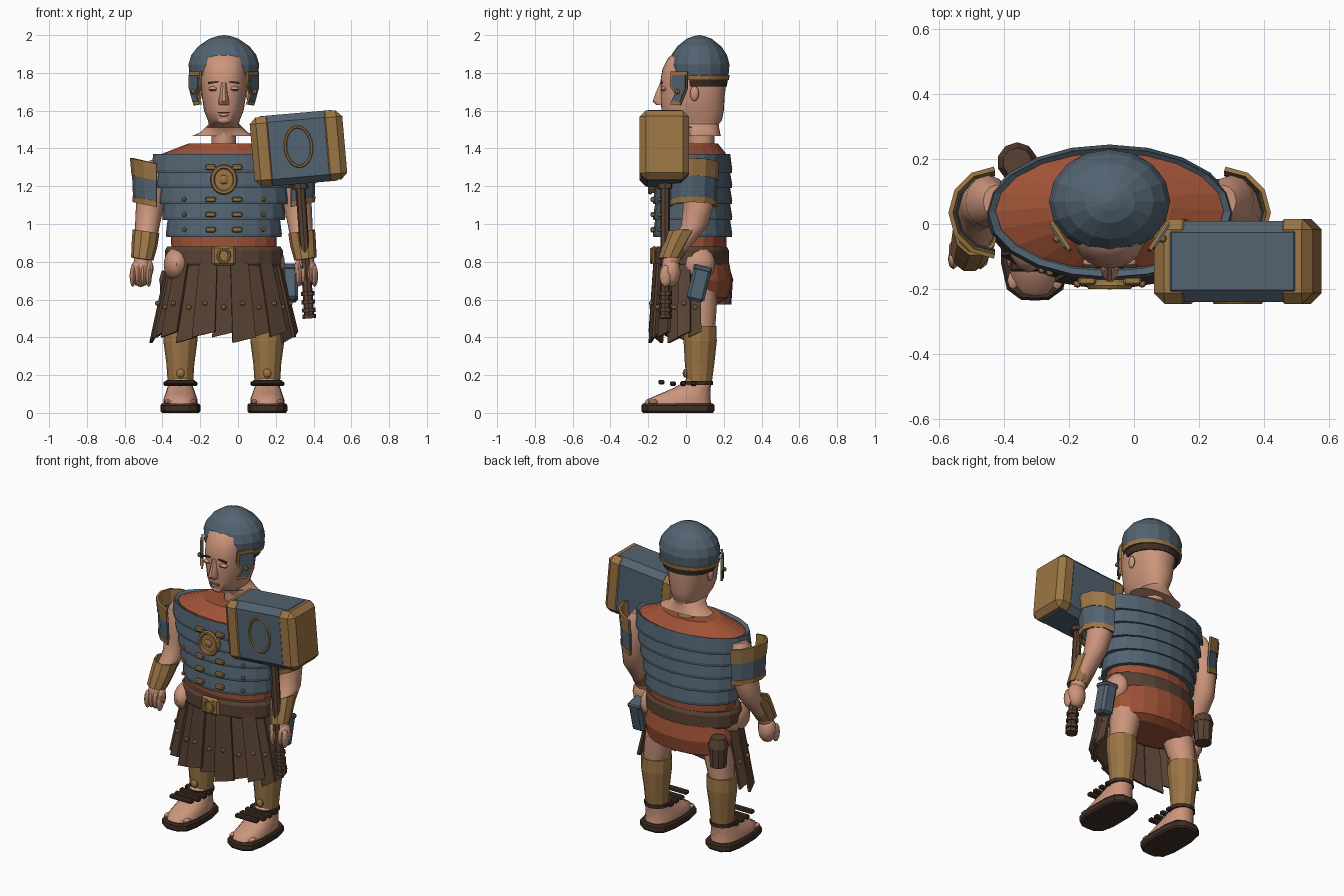
import bpy, bmesh, math
from math import sin, cos, radians
from mathutils import Matrix, Vector

cube = bpy.data.objects.get("Cube")
if cube:
    bpy.data.objects.remove(cube)


def material(name, rgb):
    m = bpy.data.materials.new(name)
    m.use_nodes = True
    m.diffuse_color = (*rgb, 1)
    m.node_tree.nodes["Principled BSDF"].inputs["Base Color"].default_value = (*rgb, 1)
    return m


SKIN = material("skin", (.6, .3, .2))
STEEL = material("blue steel", (.085, .125, .165))
BRASS = material("brass", (.33, .18, .06))
RED = material("rust cloth", (.35, .085, .037))
LEATHER = material("brown leather", (.098, .054, .033))
DARK = material("dark leather", (.05, .028, .018))
LIP = material("lip", (.4, .17, .12))
C = -.075  # body centre line


def finish(name, bm, mat, bevel=0, thick=0):
    bmesh.ops.recalc_face_normals(bm, faces=bm.faces)
    me = bpy.data.meshes.new(name)
    bm.to_mesh(me)
    bm.free()
    ob = bpy.data.objects.new(name, me)
    bpy.context.collection.objects.link(ob)
    me.materials.append(mat)
    if thick:
        mod = ob.modifiers.new("thickness", 'SOLIDIFY')
        mod.thickness, mod.offset = thick, 0
    if bevel:
        mod = ob.modifiers.new("chamfer", 'BEVEL')
        mod.width, mod.segments = bevel, 1
    if mat is SKIN:
        bpy.ops.object.select_all(action='DESELECT')
        ob.select_set(True)
        bpy.context.view_layer.objects.active = ob
        bpy.ops.object.shade_smooth_by_angle(angle=radians(40))
    return ob


def loft(name, rows, mat, n=16, arc=None, power=2, thick=0, tilt=0):
    """Stack of oval rings (x, y, z, rx, ry); an arc makes an open shell."""
    bm, rings = bmesh.new(), []
    a0, a1 = arc or (0, 360)
    steps = n + 1 if arc else n
    for x, y, z, rx, ry in rows:
        row = []
        for i in range(steps):
            a = radians(a0 + (a1 - a0) * i / n)
            c, s = cos(a), sin(a)
            k = (abs(c) ** power + abs(s) ** power) ** (-1 / power)
            row.append(bm.verts.new((x + rx * c * k, y + ry * s * k, z + tilt * c * rx)))
        rings.append(row)
    for lo, hi in zip(rings, rings[1:]):
        for i in range(n):
            j = (i + 1) % steps
            bm.faces.new((lo[i], lo[j], hi[j], hi[i]))
    if not arc and not thick:
        bm.faces.new(rings[0])
        bm.faces.new(rings[-1])
    return finish(name, bm, mat, thick=thick)


def box(name, at, size, mat, bevel=0, rot=None):
    bm = bmesh.new()
    m = Matrix.Translation(at) @ (rot or Matrix()) @ Matrix.Diagonal((*size, 1))
    bmesh.ops.create_cube(bm, size=1, matrix=m)
    return finish(name, bm, mat, bevel)


def blob(name, at, size, mat, u=10, v=6):
    bm = bmesh.new()
    m = Matrix.Translation(at) @ Matrix.Diagonal((*size, 1))
    bmesh.ops.create_uvsphere(bm, u_segments=u, v_segments=v, radius=1, matrix=m)
    return finish(name, bm, mat)


def rod(name, p, q, r, mat, n=10, r2=None):
    bm, p, q = bmesh.new(), Vector(p), Vector(q)
    m = Matrix.Translation((p + q) / 2) @ (q - p).to_track_quat('Z', 'Y').to_matrix().to_4x4()
    bmesh.ops.create_cone(bm, cap_ends=True, segments=n, radius1=r, radius2=r2 or r,
                          depth=(q - p).length, matrix=m)
    return finish(name, bm, mat)


def plate(name, pts, mat, thick):
    bm = bmesh.new()
    bm.faces.new([bm.verts.new(p) for p in pts])
    return finish(name, bm, mat, thick=thick)


def ring(name, at, rx, rz, r, mat, rot=None):
    """Oval hoop facing the front."""
    bm, n, k = bmesh.new(), 20, 6
    m = Matrix.Translation(at) @ (rot or Matrix())
    vs = [[bm.verts.new(m @ Vector(((rx + r * cos(b)) * cos(a), r * sin(b), (rz + r * cos(b)) * sin(a))))
           for b in (math.tau * j / k for j in range(k))] for a in (math.tau * i / n for i in range(n))]
    for i in range(n):
        for j in range(k):
            i2, j2 = (i + 1) % n, (j + 1) % k
            bm.faces.new((vs[i][j], vs[i2][j], vs[i2][j2], vs[i][j2]))
    return finish(name, bm, mat)


# Head and neck
loft("head", [(C, y, z, rx, ry) for z, y, rx, ry in (
    (1.465, .1, .17, .085), (1.485, .095, .125, .085), (1.51, .085, .1, .09), (1.53, .05, .08, .125),
    (1.55, .035, .085, .155), (1.6, .035, .105, .165), (1.68, .035, .117, .17), (1.76, .04, .125, .175),
    (1.82, .04, .122, .165), (1.88, .045, .112, .14), (1.905, .05, .085, .11))], SKIN, n=24, power=2.4)
loft("neck", [(C, .08, 1.38, .065, .07), (C, .08, 1.5, .065, .07)], SKIN, n=12)
loft("nose", [(C, -.125, 1.75, .016, .012), (C, -.13, 1.69, .02, .034), (C, -.135, 1.65, .028, .044),
              (C, -.13, 1.63, .026, .028)], SKIN, n=10)
box("mouth", (C, -.132, 1.59), (.066, .012, .007), LIP)
blob("lower_lip", (C, -.124, 1.578), (.028, .012, .009), SKIN)
blob("chin", (C, -.1, 1.55), (.04, .025, .022), SKIN)
for s in (-1, 1):
    x = C + s * .055
    blob("eyelid", (x, -.118, 1.715), (.028, .016, .013), SKIN)
    box("eye", (x, -.13, 1.711), (.038, .008, .005), DARK)
    box("eyebrow", (x, -.13, 1.75), (.058, .01, .009), DARK, rot=Matrix.Rotation(s * .12, 4, 'Y'))
    blob("ear", (C + s * .13, .045, 1.69), (.014, .024, .04), SKIN)

# Helmet with rear rim, strap and cheek guards
loft("helmet", [(C, .07, 1.785 + z, .187 * k, .16 * k) for z, k in (
    (0, .97), (.06, 1), (.11, .92), (.155, .73), (.195, .42), (.21, .18), (.215, .02))], STEEL)
loft("helmet_rim", [(C, .07, 1.764, .174, .152), (C, .07, 1.788, .178, .154)], BRASS, arc=(-25, 205), thick=.012)
loft("helmet_strap", [(C, .07, 1.73, .15, .14), (C, .07, 1.766, .16, .146)], DARK, arc=(-20, 200), thick=.012)
guard = ((0, 1.8), (.0, 1.72), (-.035, 1.635), (-.085, 1.64), (-.06, 1.69), (-.085, 1.73), (-.08, 1.8))
for s in (-1, 1):
    def face(off, k):
        return [(C + s * (.178 + off + .65 * ((y + .045) * k - .045)), (y + .045) * k - .04,
                 (z - 1.72) * k + 1.72) for y, z in guard]
    plate("cheek_guard_edge", face(0, 1.08), BRASS, .012)
    plate("cheek_guard", face(.007, .87), STEEL, .012)
    blob("cheek_stud", (C + s * .163, -.045, 1.7), (.014, .014, .014), BRASS, 8, 5)

# Tunic and banded armour
loft("tunic_shoulders", [(C, .04, 1.3, .35, .18), (C, .04, 1.362, .352, .18), (C, .05, 1.425, .19, .12)], RED, n=20)
loft("tunic_waist", [(C, .04, .76, .275, .17), (C, .04, .95, .28, .175)], RED, n=20)
loft("tunic_seat", [(C, .06, z, rx, ry) for z, rx, ry in (
    (.585, .22, .12), (.61, .28, .165), (.7, .3, .185), (.79, .28, .17))], RED, n=20)
bands = (1.37, 1.27, 1.19, 1.105, 1.02, .93)
rows = [(C, .035, 1.355, .35, .18)]
for i, (top, bot) in enumerate(zip(bands, bands[1:])):
    rx = .38 - i * .019
    rows += [(C, .035, top, rx - .006, .199), (C, .035, bot + .018, rx + .003, .21), (C, .035, bot, rx, .208)]
loft("banded_armour", rows, STEEL, n=20)
for z in (1.3, 1.13, 1.05, .97):
    for s in (-1, 1):
        box("clasp", (C + s * .07, -.175, z), (.055, .025, .028), BRASS, .006)
        if z < 1.2:
            blob("armour_stud", (C + s * .21, -.142, z), (.012, .012, .012), BRASS, 8, 5)
rod("chest_disc", (C, -.165, 1.235), (C, -.19, 1.235), .07, BRASS, 16)
ring("chest_ring", (C, -.19, 1.235), .06, .068, .012, BRASS)
blob("chest_boss", (C, -.19, 1.235), (.025, .012, .025), BRASS)

# Belt, buckle and hanging strips
loft("belt", [(C, .03, z, .3 + d, .185 + d) for z, d in ((.77, 0), (.79, .012), (.86, .012), (.88, 0))], LEATHER, n=20)
box("buckle", (C, -.168, .832), (.125, .025, .105), BRASS, .012)
ring("buckle_ring", (C, -.183, .832), .03, .036, .008, BRASS)
count = 13
for i in range(count):
    a, half = radians(172 + 196 * i / (count - 1)), radians(9.5)
    off, low = .012 * (i % 2), .4 - .03 * (i % 3 == 1)

    def edge(t, rx, ry, z):
        return (C + (rx + off) * cos(t), .02 + (ry + off) * sin(t), z)
    plate("skirt_strip", [edge(a - half, .285, .175, .79), edge(a + half, .285, .175, .79),
                          edge(a + half, .375, .2, low + .03), edge(a - half, .375, .2, low)], LEATHER, .016)
    blob("strip_stud", edge(a, .342, .2, .56 + .02 * (i % 2)), (.014, .014, .014), BRASS, 8, 5)

# Legs, greaves and sandals
blob("hip_right", (-.325, -.02, .785), (.07, .13, .09), SKIN, 14, 10)
blob("hip_left", (.19, .065, .79), (.06, .09, .09), SKIN, 14, 10)
for s in (-1, 1):
    x = C + s * .23
    loft("leg", [(x, .075, .12, .05, .055), (x, .075, .3, .06, .065), (x, .08, .45, .075, .075),
                 (x - s * .03, .07, .6, .09, .095), (x - s * .05, .06, .76, .1, .1)], SKIN, n=12)
    loft("greave", [(x, .07, .17, .062, .062), (x, .072, .26, .068, .072), (x, .075, .38, .084, .082),
                    (x, .075, .46, .084, .08)], BRASS, n=12, thick=.012)
    loft("knee_guard", [(x, .075, .455, .084, .08), (x, .07, .53, .077, .078)], BRASS, n=6, arc=(195, 345), thick=.012)
    blob("greave_stud", (x, -.002, .21), (.024, .016, .024), BRASS)
    loft("sole", [(x, -.043, z, .098 + d, .185 + d) for z, d in ((0, 0), (.01, .008), (.04, .008), (.05, 0))],
         DARK, power=3.5)
    loft("foot", [(x, -.045, .045, .09, .18), (x, -.04, .07, .09, .17), (x, -.005, .1, .08, .135),
                  (x, .03, .13, .07, .1), (x, .06, .16, .06, .075), (x, .07, .19, .052, .06)], SKIN, power=2.6)
    for i in range(5):
        blob("toe", (x + (i - 2) * .034, -.185 + .006 * abs(i - 2), .058), (.018, .03, .014), SKIN, 8, 5)
    for y in (-.13, -.07, -.015, .04):
        box("sandal_strap", (x, y, .155 + .008 * (y < -.1)), (.18 - .3 * max(0, -.05 - y), .032, .024), DARK, .006)
    loft("ankle_strap", [(x, .06, .148, .072, .076), (x, .06, .17, .072, .076)], DARK, n=12, thick=.014)

# Arms, bracers, hands and shoulder guards
for s in (-1, 1):
    loft("arm", [(C + s * x, y, z, rx, ry) for x, y, z, rx, ry in (
        (.35, .07, 1.34, .04, .05), (.375, .07, 1.27, .07, .08), (.39, .065, 1.1, .075, .08),
        (.405, .045, .99, .065, .07), (.412, -.01, .92, .06, .068), (.43, -.075, .82, .046, .05),
        (.432, -.085, .78, .045, .045))], SKIN, n=12)
    loft("bracer", [(C + s * .412, -.015, .96, .066, .08), (C + s * .42, -.05, .89, .063, .07),
                    (C + s * .432, -.085, .815, .054, .058)], BRASS, n=10, thick=.01, tilt=s * .15)
    blob("palm", (C + s * .44, -.08, .745), (.058, .052, .08), SKIN)
    for i in range(4):
        blob("finger", (C + s * .44 + (i - 1.5) * .028, -.108, .725 + .008 * (i % 3 > 0)),
             (.017, .032, .058), SKIN, 8, 6)
    blob("thumb", (C + s * .392, -.1, .765), (.02, .035, .045), SKIN, 8, 6)
    arc = (90, 270) if s < 0 else (-90, 90)
    for name, z0, z1, r0, r1, mat in (("shoulder_guard_top", 1.23, 1.32, .127, .135, BRASS),
                                      ("shoulder_guard_mid", 1.12, 1.23, .119, .124, STEEL),
                                      ("shoulder_guard_edge", 1.09, 1.12, .121, .123, BRASS)):
        loft(name, [(C + s * .355, .035, z0, r0, r0), (C + s * .355, .035, z1, r1, r1)], mat,
             n=6, arc=arc, thick=.014, tilt=s * .22)

# War hammer
lean = Matrix.Rotation(radians(-5), 4, 'Y')
hub = Vector((.32, -.115, 1.4))
box("hammer_block", hub, (.45, .25, .375), STEEL, .036, lean)
for s in (-1, 1):
    box("hammer_cap", hub + lean @ Vector((s * .185, 0, 0)), (.122, .262, .366), BRASS, .033, lean)
ring("hammer_ring", hub + Vector((0, -.125, .01)), .07, .105, .008, BRASS, lean)
top, end = Vector((.328, -.11, 1.23)), Vector((.378, -.11, .5))
rod("hammer_handle", top, end, .026, LEATHER, 8)
rod("hammer_collar", top, top.lerp(end, .06), .042, LEATHER, 8)
for t in (.82, .88, .94, .985):
    rod("grip_knot", top.lerp(end, t - .015), top.lerp(end, t + .015), .036, LEATHER, 8)

# Hip gear
tip = Matrix.Rotation(radians(-14), 4, 'X')
box("hip_case", (.275, .07, .685), (.085, .095, .19), STEEL, .015, tip)
box("hip_case_lid", (.275, .088, .765), (.09, .1, .03), STEEL, .008, tip)
rod("flask", (-.36, .19, .575), (-.36, .19, .7), .05, LEATHER, 10, .058)
rod("flask_lid", (-.36, .19, .7), (-.36, .19, .755), .062, LEATHER, 10, .045)
